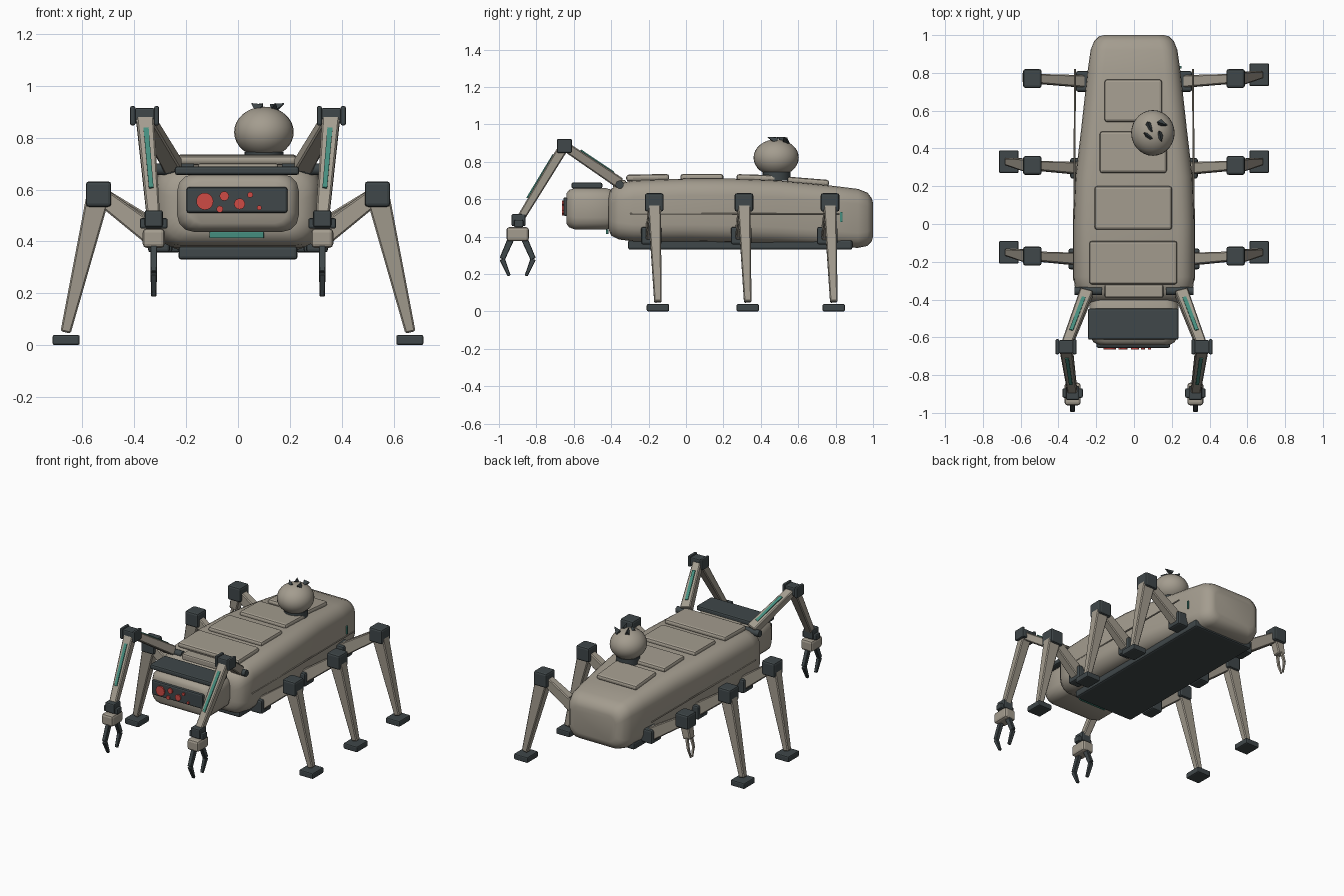
import bpy, bmesh, math
from mathutils import Vector, Matrix

if "Cube" in bpy.data.objects:
    bpy.data.objects.remove(bpy.data.objects["Cube"])


def material(name, rgb):
    m = bpy.data.materials.new(name)
    m.use_nodes = True
    m.diffuse_color = (*rgb, 1)
    m.node_tree.nodes["Principled BSDF"].inputs["Base Color"].default_value = (*rgb, 1)
    return m


SHELL = material("warm grey shell", (0.37, 0.335, 0.275))
DARK = material("dark slate", (0.05, 0.063, 0.067))
TEAL = material("teal light", (0.06, 0.27, 0.21))
RED = material("red lens", (0.62, 0.07, 0.06))


def finish(name, bm, mat, bevel=0, segments=2, smooth=False):
    bmesh.ops.recalc_face_normals(bm, faces=bm.faces)
    mesh = bpy.data.meshes.new(name)
    bm.to_mesh(mesh)
    bm.free()
    mesh.materials.append(mat)
    ob = bpy.data.objects.new(name, mesh)
    bpy.context.collection.objects.link(ob)
    if bevel:
        mod = ob.modifiers.new("Bevel", "BEVEL")
        mod.width, mod.segments = bevel, segments
    if smooth:
        bpy.ops.object.select_all(action="DESELECT")
        ob.select_set(True)
        bpy.context.view_layer.objects.active = ob
        bpy.ops.object.shade_smooth_by_angle(angle=math.radians(40))
    return ob


def box(name, centre, size, mat, bevel=0.01, tilt=0):
    bm = bmesh.new()
    bmesh.ops.create_cube(bm, size=1)
    bm.transform(Matrix.Translation(centre) @ Matrix.Rotation(tilt, 4, "X")
                 @ Matrix.Diagonal((*size, 1)))
    return finish(name, bm, mat, bevel)


def beam(name, a, b, size_a, size_b, mat, ref=(1, 0, 0), lift=0, bevel=0.006):
    """Tapered bar from a to b; ref is its width axis, lift moves it off its centre line."""
    a, b = Vector(a), Vector(b)
    d = (b - a).normalized()
    u = Vector(ref)
    u = (u - d * u.dot(d)).normalized()
    v = d.cross(u)
    bm = bmesh.new()
    ends = []
    for p, (w, h) in ((a, size_a), (b, size_b)):
        ends.append([bm.verts.new(p + u * i * w / 2 + v * (j * h / 2 + lift))
                     for i, j in ((1, 1), (-1, 1), (-1, -1), (1, -1))])
    for k in range(4):
        n = (k + 1) % 4
        bm.faces.new((ends[0][k], ends[0][n], ends[1][n], ends[1][k]))
    bm.faces.new(ends[0])
    bm.faces.new(ends[1])
    return finish(name, bm, mat, bevel, 1)


def rod(name, a, b, r, mat, sides=16, r2=None):
    a, b = Vector(a), Vector(b)
    bm = bmesh.new()
    bmesh.ops.create_cone(bm, cap_ends=True, segments=sides, radius1=r,
                          radius2=r if r2 is None else r2, depth=(b - a).length)
    bm.transform(Matrix.Translation((a + b) / 2)
                 @ (b - a).to_track_quat("Z", "Y").to_matrix().to_4x4())
    return finish(name, bm, mat, smooth=sides > 8)


def loft(name, sections, mat, steps=5):
    """Rounded rectangles (y, half width, bottom, top, corner radius) joined along y."""
    bm = bmesh.new()
    rings = []
    for y, w, lo, hi, r in sections:
        ring = []
        for q, (sx, cz) in enumerate(((1, hi - r), (-1, hi - r), (-1, lo + r), (1, lo + r))):
            for i in range(steps + 1):
                t = math.pi / 2 * (q + i / steps)
                ring.append(bm.verts.new((sx * (w - r) + r * math.cos(t), y, cz + r * math.sin(t))))
        rings.append(ring)
    for r0, r1 in zip(rings, rings[1:]):
        for k in range(len(r0)):
            n = (k + 1) % len(r0)
            bm.faces.new((r0[k], r0[n], r1[n], r1[k]))
    bm.faces.new(rings[0])
    bm.faces.new(rings[-1])
    return finish(name, bm, mat, smooth=True)


# Main hull and underside plate
loft("hull", [(-0.415, 0.24, 0.44, 0.62, 0.06), (-0.40, 0.28, 0.405, 0.655, 0.08),
              (-0.36, 0.31, 0.385, 0.685, 0.09), (-0.28, 0.32, 0.375, 0.70, 0.09),
              (0.0, 0.32, 0.375, 0.71, 0.09), (0.25, 0.31, 0.37, 0.71, 0.09),
              (0.5, 0.28, 0.36, 0.70, 0.09), (0.8, 0.247, 0.345, 0.67, 0.085),
              (0.92, 0.23, 0.34, 0.655, 0.08), (0.97, 0.21, 0.35, 0.635, 0.075),
              (0.993, 0.185, 0.375, 0.605, 0.06), (1.0, 0.16, 0.40, 0.58, 0.05)], SHELL)
box("belly_plate", (0, 0.29, 0.356), (0.46, 1.2, 0.052), DARK, 0.012)
box("neck_bar", (0, -0.355, 0.68), (0.31, 0.07, 0.045), SHELL)

# Raised back panels, narrowing to the rear
for i, (y0, y1, w, z, tilt) in enumerate(((-0.32, -0.09, 0.465, 0.715, 0.02), (-0.03, 0.20, 0.41, 0.717, 0),
                                          (0.27, 0.49, 0.355, 0.713, -0.03), (0.54, 0.765, 0.305, 0.694, -0.08))):
    panel = box(f"back_panel_{i + 1}", (-0.004, (y0 + y1) / 2, z), (w, y1 - y0, 0.036), SHELL, 0.014, tilt)

# Side rails and marker light
for s, side in ((1, "left"), (-1, "right")):
    rod(f"{side}_rail", (s * 0.319, -0.3, 0.52), (s * 0.312, 0.82, 0.52), 0.005, SHELL, 8)
box("side_marker", (0.245, 0.83, 0.505), (0.012, 0.012, 0.055), TEAL, 0.002)

# Head with brow plate, sensor panel and lenses
loft("head", [(-0.64, 0.19, 0.47, 0.63, 0.05), (-0.625, 0.215, 0.45, 0.65, 0.06),
              (-0.59, 0.235, 0.437, 0.66, 0.065), (-0.43, 0.235, 0.437, 0.66, 0.065),
              (-0.38, 0.215, 0.45, 0.645, 0.06)], SHELL, 3)
box("brow_plate", (-0.004, -0.53, 0.673), (0.48, 0.165, 0.033), DARK)
box("sensor_panel", (-0.004, -0.642, 0.56), (0.39, 0.028, 0.10), DARK)
for i, (x, z, r) in enumerate(((-0.128, 0.555, 0.033), (-0.053, 0.575, 0.018), (-0.07, 0.525, 0.013),
                               (0.006, 0.545, 0.021), (0.047, 0.58, 0.011), (0.082, 0.53, 0.009))):
    rod(f"lens_{i + 1}", (x, -0.645, z), (x, -0.664, z), r, RED, 20)
box("chin_light", (-0.005, -0.422, 0.425), (0.21, 0.014, 0.024), TEAL, 0.003)

# Sensor dome with collar and small spikes
rod("dome_collar", (0.10, 0.485, 0.70), (0.10, 0.485, 0.745), 0.075, DARK, 24)
bm = bmesh.new()
bmesh.ops.create_uvsphere(bm, u_segments=28, v_segments=16, radius=1)
bm.transform(Matrix.Translation((0.10, 0.482, 0.822)) @ Matrix.Diagonal((0.115, 0.121, 0.098, 1)))
finish("dome", bm, SHELL, smooth=True)
for i, (x, y, dx, dy) in enumerate(((0.085, 0.51, 0.02, -0.045), (0.155, 0.53, 0.045, -0.015),
                                    (0.07, 0.47, -0.035, 0.025), (0.14, 0.46, 0.01, -0.045))):
    rod(f"dome_spike_{i + 1}", (x - dx / 2, y - dy / 2, 0.908), (x + dx / 2, y + dy / 2, 0.932),
        0.024, DARK, 3, 0.002)

# Walking legs; the right rear one is only a stump
Y = (0, 1, 0)
for s, side in ((1, "left"), (-1, "right")):
    for place, y, hx in (("front", -0.15, 0.305), ("middle", 0.33, 0.295), ("rear", 0.79, 0.265)):
        leg = f"{side}_{place}"
        knee = Vector((s * 0.538, y - 0.02, 0.583))
        hip = Vector((s * hx, y - 0.035, 0.405))
        box(f"{leg}_hip", hip, (0.085, 0.11, 0.095), DARK, 0.012)
        beam(f"{leg}_upper_leg", hip, knee, (0.065, 0.085), (0.05, 0.065), SHELL, Y)
        box(f"{leg}_knee", knee, (0.098, 0.10, 0.098), DARK, 0.012)
        if leg != "right_rear":
            beam(f"{leg}_lower_leg", knee, (s * 0.665, y, 0.05), (0.07, 0.09), (0.04, 0.04), SHELL, Y)
            box(f"{leg}_foot", (s * 0.663, y, 0.02), (0.105, 0.12, 0.04), DARK, 0.008)
        else:
            stump = Vector((-0.565, y - 0.015, 0.46))
            beam("stump", knee, stump, (0.06, 0.07), (0.055, 0.055), SHELL, Y)
            for k in (-1, 1):
                out = stump + Vector((0, k * 0.022, 0.01))
                bend = stump + Vector((-0.015, k * 0.028, -0.06))
                tip = stump + Vector((-0.02, k * 0.008, -0.125))
                beam("stump_prong", out, bend, (0.016, 0.016), (0.014, 0.014), SHELL, Y, bevel=0)
                beam("stump_prong_tip", bend, tip, (0.014, 0.014), (0.008, 0.008), SHELL, Y, bevel=0)

# Front arms with grippers
for s, side in ((1, "left"), (-1, "right")):
    arm = f"{side}_arm"
    shoulder = Vector((s * 0.25, -0.36, 0.69))
    elbow = Vector((s * 0.36, -0.65, 0.885))
    wrist = Vector((s * 0.325, -0.895, 0.48))
    rod(f"{arm}_shoulder", (s * 0.17, -0.355, 0.678), (s * 0.315, -0.355, 0.678), 0.022, DARK)
    beam(f"{arm}_upper", shoulder, elbow, (0.07, 0.06), (0.055, 0.05), SHELL)
    beam(f"{arm}_upper_light", shoulder.lerp(elbow, 0.15), shoulder.lerp(elbow, 0.75),
         (0.02, 0.008), (0.02, 0.008), TEAL, lift=0.03, bevel=0)
    beam(f"{arm}_fore", elbow, wrist, (0.068, 0.055), (0.05, 0.042), SHELL)
    beam(f"{arm}_fore_light", elbow.lerp(wrist, 0.15), elbow.lerp(wrist, 0.72),
         (0.02, 0.008), (0.018, 0.008), TEAL, lift=0.027, bevel=0)
    box(f"{arm}_elbow", elbow, (0.08, 0.07, 0.06), DARK, 0.008)
    for k in (-1, 1):
        box(f"{arm}_elbow_cap", elbow + Vector((k * 0.046, 0, 0)), (0.02, 0.08, 0.075), DARK, 0.007)
    box(f"{arm}_wrist", wrist + Vector((0, 0, 0.008)), (0.07, 0.075, 0.065), DARK, 0.008)
    box(f"{arm}_wrist_pin", wrist - Vector((0, 0, 0.01)), (0.108, 0.05, 0.04), DARK, 0.008)
    box(f"{arm}_palm", (s * 0.325, -0.90, 0.413), (0.085, 0.12, 0.075), SHELL, 0.015)
    # Two bent fingers per gripper
    for k in (-1, 1):
        p = [Vector((s * 0.325, -0.90 + k * dy, z)) for dy, z in ((0.035, 0.39), (0.083, 0.28), (0.045, 0.19))]
        beam(f"{arm}_finger_base", p[0], p[1], (0.027, 0.035), (0.025, 0.03), DARK, bevel=0.003)
        beam(f"{arm}_finger_tip", p[1], p[2], (0.025, 0.03), (0.02, 0.016), DARK, bevel=0.003)
